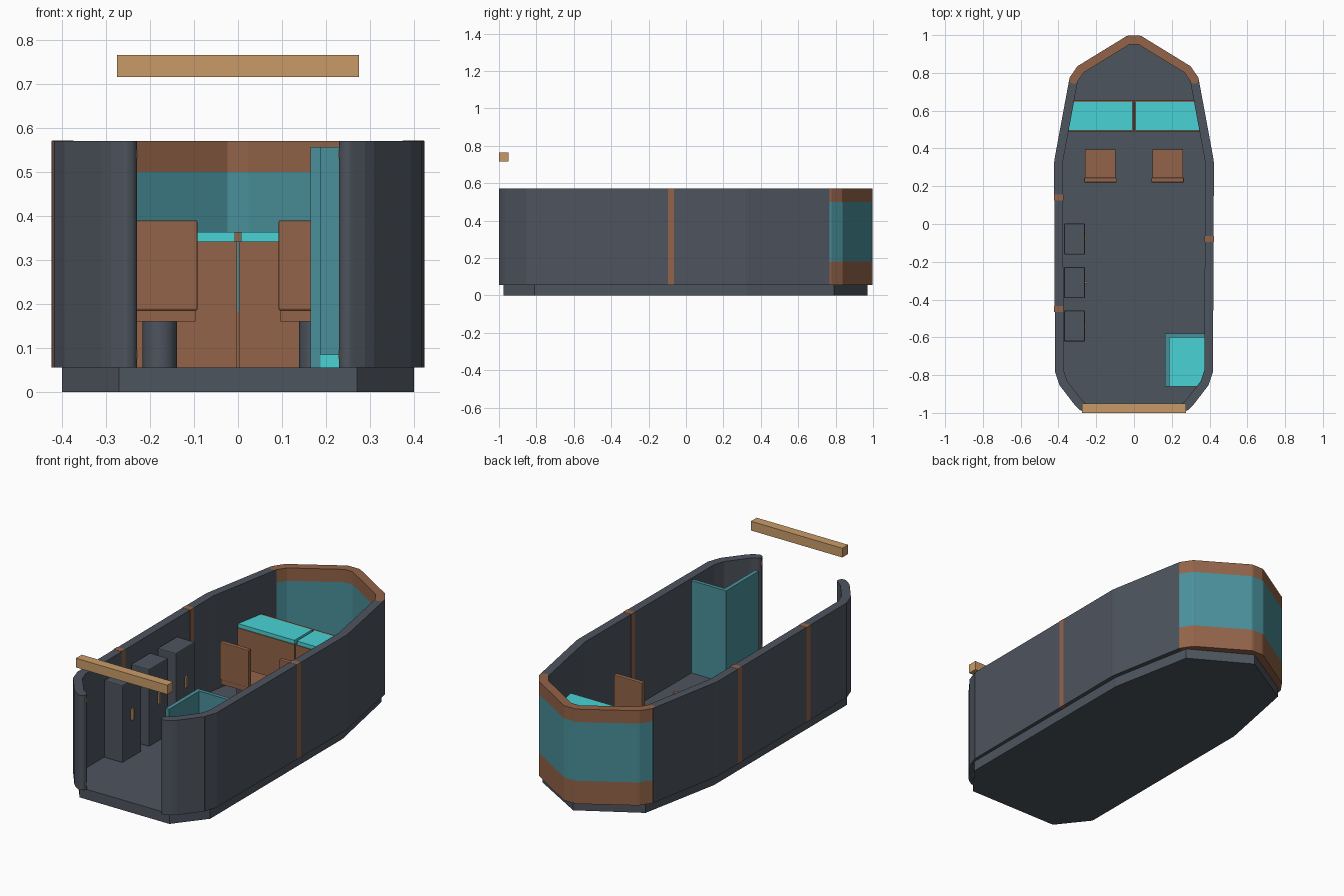
import bpy, bmesh
from mathutils import Vector

cube = bpy.data.objects.get("Cube")
if cube:
    bpy.data.objects.remove(cube, do_unlink=True)


def material(name, rgb):
    m = bpy.data.materials.new(name)
    m.use_nodes = True
    m.diffuse_color = (*rgb, 1)
    m.node_tree.nodes["Principled BSDF"].inputs["Base Color"].default_value = (*rgb, 1)
    return m


SLATE = material("slate", (0.076, 0.09, 0.113))
BROWN = material("brown", (0.29, 0.125, 0.065))
GLASS = material("dark_teal", (0.068, 0.28, 0.325))
TEAL = material("bright_teal", (0.066, 0.65, 0.66))
TAN = material("tan", (0.58, 0.33, 0.14))


def prism(name, pts, z0, z1, mat, bevel=0):
    """Extrude a flat outline from z0 up to z1."""
    bm = bmesh.new()
    face = bm.faces.new([bm.verts.new((x, y, z0)) for x, y in pts])
    ext = bmesh.ops.extrude_face_region(bm, geom=[face])
    tops = [v for v in ext["geom"] if isinstance(v, bmesh.types.BMVert)]
    bmesh.ops.translate(bm, verts=tops, vec=(0, 0, z1 - z0))
    bmesh.ops.recalc_face_normals(bm, faces=bm.faces)
    me = bpy.data.meshes.new(name)
    bm.to_mesh(me)
    bm.free()
    me.materials.append(mat)
    ob = bpy.data.objects.new(name, me)
    bpy.context.collection.objects.link(ob)
    if bevel:
        mod = ob.modifiers.new("Bevel", "BEVEL")
        mod.width, mod.segments = bevel, 2
    return ob


def box(name, x0, x1, y0, y1, z0, z1, mat, bevel=0):
    return prism(name, [(x0, y0), (x1, y0), (x1, y1), (x0, y1)], z0, z1, mat, bevel)


def column(name, p, r, z0, z1, mat, sides=12):
    bpy.ops.mesh.primitive_cylinder_add(vertices=sides, radius=r, depth=z1 - z0,
                                        location=(p[0], p[1], (z0 + z1) / 2))
    ob = bpy.context.object
    ob.name = name
    ob.data.materials.append(mat)
    bpy.ops.object.shade_smooth_by_angle()
    return ob


def panel(name, p, q, z0, z1, mat, thick=0.046):
    """Straight wall slab along the centre line p to q."""
    p, q = Vector(p), Vector(q)
    d = (q - p).normalized()
    n = Vector((-d.y, d.x)) * thick / 2
    return prism(name, [p + n, q + n, q - n, p - n], z0, z1, mat)


FLOOR, TOP = 0.055, 0.57
PLAIN = [(FLOOR, TOP, SLATE)]
BANDS = [(FLOOR, 0.18, BROWN), (0.18, 0.5, GLASS), (0.5, TOP, BROWN)]

# Floor slab
half = [(0.27, -0.975), (0.4, -0.81), (0.4, 0.33), (0.31, 0.79)]
prism("floor", half + [(0, 0.97)] + [(-x, y) for x, y in reversed(half)], 0, FLOOR, SLATE)

# Walls: panels between softened corners, each corner a short slab and two ribs
path = [Vector(c) for c in [(0.252, -0.977), (0.285, -0.958), (0.395, -0.815),
                            (0.4, 0.33), (0.313, 0.8), (0, 0.992)]]
cut = [0, 0.012, 0.035, 0.008, 0.035, 0.035]
names = ["jamb", "entry_wall", "side_wall", "bow_side_wall", "nose_wall"]
for side, s in (("left", 1), ("right", -1)):
    for i, name in enumerate(names):
        a, b = path[i], path[i + 1]
        d = (b - a).normalized()
        p, q = a + d * cut[i], b - d * cut[i + 1]
        for z0, z1, mat in (BANDS if name == "nose_wall" else PLAIN):
            panel(f"{side}_{name}", (p.x * s, p.y), (q.x * s, q.y), z0, z1, mat)
    for i in range(1, 5):
        c = path[i]
        p = c + (path[i - 1] - c).normalized() * cut[i]
        q = c + (path[i + 1] - c).normalized() * cut[i]
        for z0, z1, mat in (BANDS if i == 4 else PLAIN):
            panel(f"{side}_corner_slab", (p.x * s, p.y), (q.x * s, q.y), z0, z1, mat)
            for v in (p, q):
                column(f"{side}_corner_rib", (v.x * s, v.y), 0.0235, z0, z1, mat)
    column(f"{side}_jamb_rib", (path[0].x * s, path[0].y), 0.023, FLOOR, TOP, SLATE)
    # Hinge pins beside the entry
    for z in (0.085, 0.54):
        box(f"{side}_hinge", *sorted((s * 0.228, s * 0.236)), -0.985, -0.97,
            z - 0.01, z + 0.01, TAN)

# Nose tip
tip = path[5] + (path[4] - path[5]).normalized() * cut[5]
for z0, z1, mat in BANDS:
    panel("nose_tip_slab", (-tip.x, tip.y), (tip.x, tip.y), z0, z1, mat)
    for s in (-1, 1):
        column("nose_tip_rib", (tip.x * s, tip.y), 0.0235, z0, z1, mat)

# Brown wall posts
for x, y in [(-0.398, 0.14), (-0.398, -0.45), (0.398, -0.08)]:
    box("wall_post", x - 0.0245, x + 0.0245, y - 0.016, y + 0.016, FLOOR, TOP + 0.001, BROWN)

# Entry header bar
box("header_bar", -0.275, 0.275, -1.0, -0.95, 0.715, 0.765, TAN)

for side, s in (("left", 1), ("right", -1)):
    # Bench halves with cushion tops
    prism(f"{side}_bench_base", [(s * 0.002, 0.49), (s * 0.355, 0.49),
                                 (s * 0.325, 0.655), (s * 0.002, 0.655)],
          FLOOR, 0.342, BROWN)
    prism(f"{side}_bench_top", [(s * 0.007, 0.495), (s * 0.352, 0.495),
                                (s * 0.325, 0.645), (s * 0.007, 0.645)],
          0.342, 0.363, TEAL)
    # Chair facing the bench
    x = s * 0.178
    column(f"{side}_chair_base", (x, 0.31), 0.039, FLOOR, 0.16, SLATE, 20)
    box(f"{side}_chair_seat", x - 0.081, x + 0.081, 0.225, 0.395, 0.16, 0.185, BROWN)
    box(f"{side}_chair_back", x - 0.086, x + 0.086, 0.22, 0.245, 0.185, 0.39, BROWN, 0.004)
box("bench_back_trim", -0.33, 0.33, 0.645, 0.655, 0.342, 0.363, BROWN)

# Lockers along the right wall, each with a handle
for y in (-0.08, -0.31, -0.54):
    box("locker", -0.37, -0.26, y - 0.082, y + 0.082, FLOOR, 0.475, SLATE, 0.005)
    box("locker_handle", -0.26, -0.25, y - 0.006, y + 0.006, 0.26, 0.32, TAN)

# Shower corner: two screens and a tray
box("shower_back_screen", 0.165, 0.375, -0.6, -0.58, FLOOR, 0.557, GLASS)
box("shower_side_screen", 0.165, 0.187, -0.86, -0.6, FLOOR, 0.557, GLASS)
prism("shower_tray", [(0.187, -0.86), (0.35, -0.86), (0.377, -0.82),
                      (0.377, -0.6), (0.187, -0.6)], FLOOR, 0.085, TEAL)
